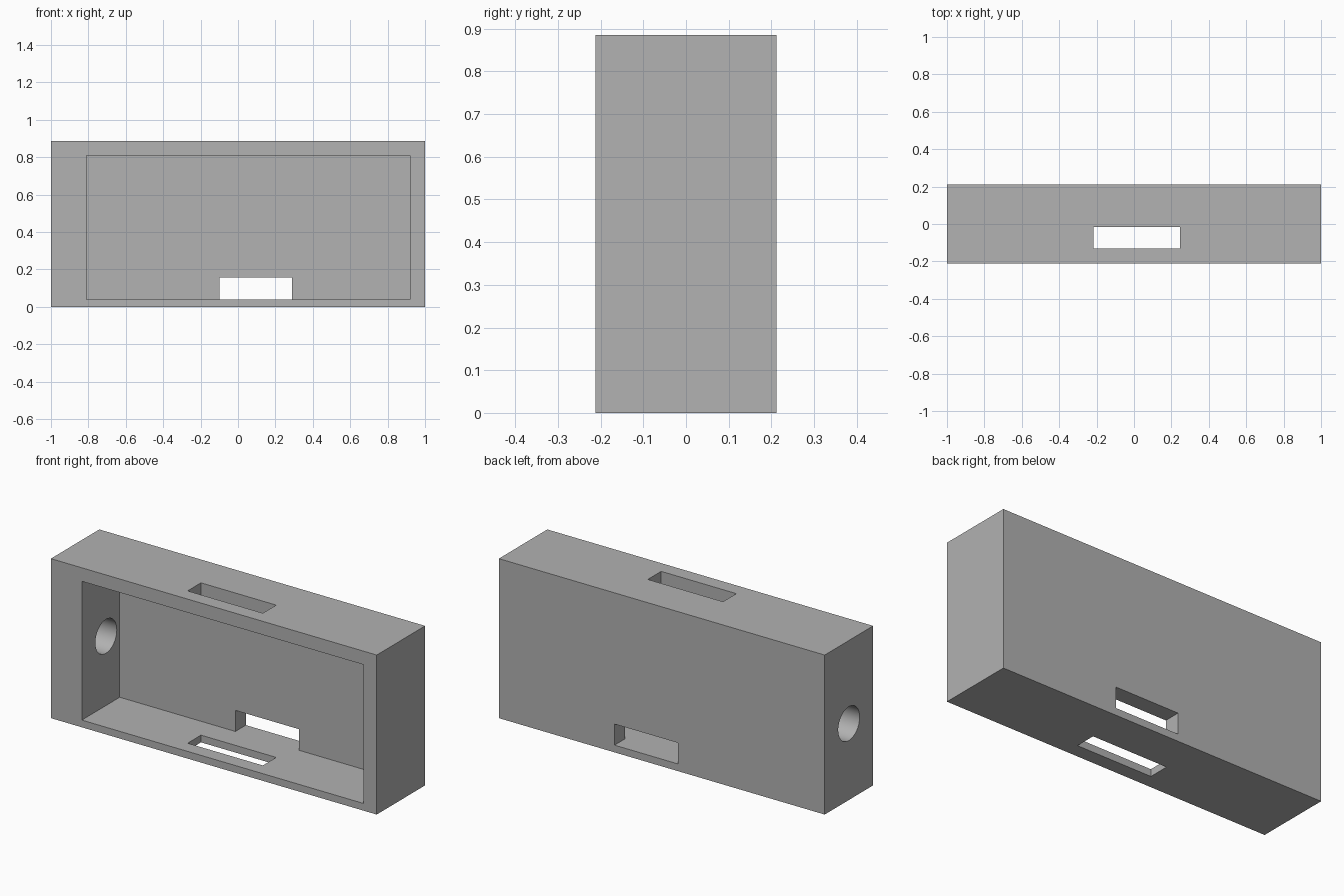
import bpy
import math
from mathutils import Vector

default = bpy.data.objects.get("Cube")
if default:
    bpy.data.objects.remove(default, do_unlink=True)

WIDTH, DEPTH, HEIGHT = 2.0, 0.424, 0.885
FRONT = -DEPTH / 2
BACK = DEPTH / 2
OVER = 0.1  # how far cutters reach past the outer faces

grey = bpy.data.materials.new("plain grey")
grey.use_nodes = True
colour = (0.445, 0.445, 0.445, 1.0)
grey.diffuse_color = colour
grey.node_tree.nodes["Principled BSDF"].inputs["Base Color"].default_value = colour


def box(name, low, high):
    """Axis-aligned box between two corners."""
    low, high = Vector(low), Vector(high)
    bpy.ops.mesh.primitive_cube_add(size=1, location=(low + high) / 2)
    obj = bpy.context.object
    obj.name = obj.data.name = name
    obj.scale = high - low
    bpy.ops.object.transform_apply(location=True, rotation=True, scale=True)
    obj.data.materials.append(grey)
    return obj


def cut(body, cutter):
    """Subtract the cutter from the body, then discard it."""
    cutter.hide_render = True
    mod = body.modifiers.new(cutter.name, 'BOOLEAN')
    mod.operation = 'DIFFERENCE'
    mod.solver = 'EXACT'
    mod.object = cutter
    bpy.context.view_layer.objects.active = body
    bpy.ops.object.modifier_apply(modifier=mod.name)
    bpy.data.objects.remove(cutter, do_unlink=True)


# Outer block
case = box("case", (-WIDTH / 2, FRONT, 0), (WIDTH / 2, BACK, HEIGHT))

# Cavity open at the front, with a thick wall on the -x side
floor, inner_back = 0.04, 0.12
cut(case, box("cavity", (-0.81, FRONT - OVER, floor), (0.92, inner_back, 0.81)))

# Slot through the back wall, level with the cavity floor
cut(case, box("back_slot", (-0.10, 0, floor), (0.29, BACK + OVER, 0.157)))

# Matching slots through the roof and the floor
cut(case, box("roof_and_floor_slots", (-0.217, -0.132, -OVER),
              (0.245, -0.015, HEIGHT + OVER)))

# Round hole through the thick side wall
bpy.ops.mesh.primitive_cylinder_add(vertices=64, radius=0.094, depth=0.5,
                                    location=(-0.9, 0, 0.424),
                                    rotation=(0, math.pi / 2, 0))
hole = bpy.context.object
hole.name = "side_hole"
hole.data.materials.append(grey)
cut(case, hole)

# Smooth the bore only, keeping the block edges crisp
bpy.ops.object.select_all(action='DESELECT')
case.select_set(True)
bpy.context.view_layer.objects.active = case
bpy.ops.object.shade_smooth_by_angle(angle=math.radians(30))
